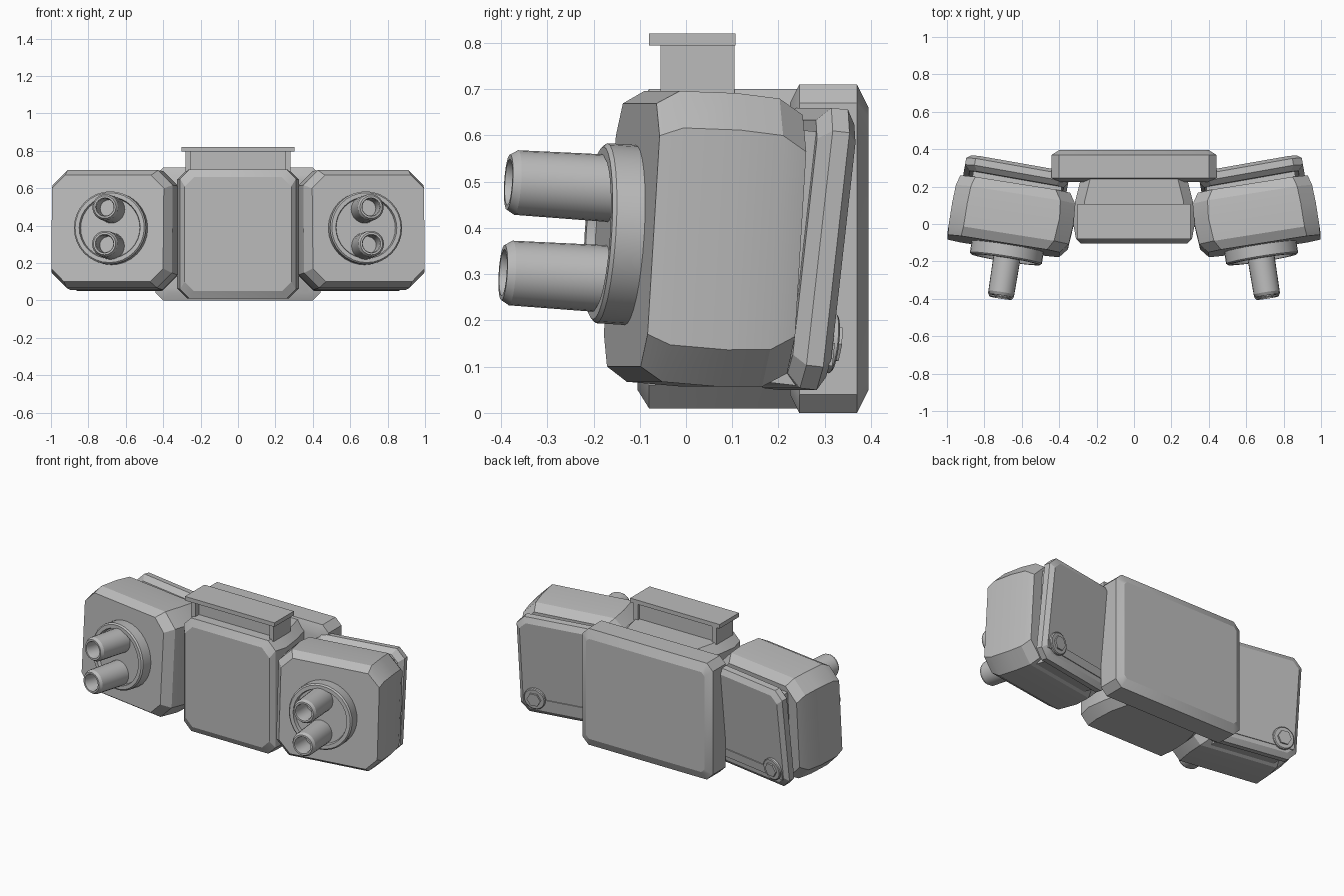
import bpy, bmesh, math
from mathutils import Matrix, Vector

if "Cube" in bpy.data.objects:
    bpy.data.objects.remove(bpy.data.objects["Cube"], do_unlink=True)

grey = bpy.data.materials.new("plain grey")
grey.use_nodes = True
grey.diffuse_color = (0.5, 0.5, 0.5, 1)
grey.node_tree.nodes["Principled BSDF"].inputs["Base Color"].default_value = (0.5, 0.5, 0.5, 1)


def finish(name, bm, matrix):
    bm.transform(matrix)
    bmesh.ops.remove_doubles(bm, verts=bm.verts, dist=1e-5)
    bmesh.ops.recalc_face_normals(bm, faces=bm.faces)
    mesh = bpy.data.meshes.new(name)
    bm.to_mesh(mesh)
    bm.free()
    mesh.materials.append(grey)
    obj = bpy.data.objects.new(name, mesh)
    bpy.context.collection.objects.link(obj)
    bpy.ops.object.select_all(action='DESELECT')
    obj.select_set(True)
    bpy.context.view_layer.objects.active = obj
    bpy.ops.object.shade_smooth_by_angle(angle=math.radians(25))
    return obj


def loft(name, rings, matrix=Matrix()):
    """Join corner-cut rectangles (y, x0, x1, z0, z1, cut) along y."""
    bm = bmesh.new()
    loops = []
    for y, a, b, c, d, k in rings:
        pts = [(a + k, c), (b - k, c), (b, c + k), (b, d - k),
               (b - k, d), (a + k, d), (a, d - k), (a, c + k)]
        loops.append([bm.verts.new((x, y, z)) for x, z in pts])
    for p, q in zip(loops, loops[1:]):
        for i in range(8):
            j = (i + 1) % 8
            bm.faces.new((p[i], p[j], q[j], q[i]))
    bm.faces.new(loops[0])
    bm.faces.new(loops[-1])
    return finish(name, bm, matrix)


def box(name, x0, x1, y0, y1, z0, z1, matrix=Matrix()):
    bm = bmesh.new()
    bmesh.ops.create_cube(bm, size=1)
    size = Vector((x1 - x0, y1 - y0, z1 - z0))
    mid = Vector((x0 + x1, y0 + y1, z0 + z1)) / 2
    bm.transform(Matrix.Translation(mid) @ Matrix.Diagonal(size).to_4x4())
    return finish(name, bm, matrix)


def lathe(name, profile, sides, x, z, matrix):
    """Spin (radius, y) points around a front-to-back axis at x, z."""
    bm = bmesh.new()
    vs = [bm.verts.new((r, y, 0)) for r, y in profile]
    es = [bm.edges.new(pair) for pair in zip(vs, vs[1:])]
    bmesh.ops.spin(bm, geom=vs + es, cent=(0, 0, 0), axis=(0, 1, 0),
                   angle=math.tau, steps=sides, use_duplicate=False)
    return finish(name, bm, matrix @ Matrix.Translation((x, 0, z)))


def frame(side, pos, turn, lean):
    return (Matrix.Diagonal((side, 1, 1, 1)) @ Matrix.Translation(pos)
            @ Matrix.Rotation(math.radians(turn), 4, 'Z')
            @ Matrix.Rotation(math.radians(lean), 4, 'X'))


# Centre body and the wider block behind it
loft("centre_body", [
    (-0.105, -0.285, 0.285, 0.05, 0.66, 0.05),
    (-0.08, -0.31, 0.31, 0.01, 0.70, 0.05),
    (0.0, -0.325, 0.325, 0.01, 0.70, 0.055),
    (0.12, -0.315, 0.315, 0.01, 0.70, 0.05),
    (0.26, -0.28, 0.28, 0.01, 0.70, 0.05)])
loft("rear_block", [
    (0.225, -0.40, 0.40, 0.04, 0.67, 0.03),
    (0.245, -0.44, 0.44, 0.0, 0.71, 0.04),
    (0.37, -0.44, 0.44, 0.0, 0.71, 0.04),
    (0.395, -0.40, 0.40, 0.05, 0.66, 0.02)])

# Raised top plate on its support
box("top_plate", -0.302, 0.302, -0.08, 0.107, 0.795, 0.82)
box("plate_support", -0.26, 0.26, -0.02, 0.09, 0.68, 0.797)
for s, side in ((1, "left"), (-1, "right")):
    x0, x1 = sorted((s * 0.25, s * 0.28))
    box(side + "_support_post", x0, x1, -0.055, 0.105, 0.69, 0.797)

for s, side in ((1, "left"), (-1, "right")):
    # Side pod, turned outward and leaning back
    pod = frame(s, (0.67, 0.04, 0.375), 9, -3.5)
    loft(side + "_pod", [
        (-0.16, -0.30, 0.305, -0.285, 0.285, 0.07),
        (-0.11, -0.34, 0.31, -0.315, 0.315, 0.08),
        (0.015, -0.35, 0.31, -0.318, 0.318, 0.08),
        (0.11, -0.34, 0.305, -0.312, 0.312, 0.08),
        (0.165, -0.305, 0.29, -0.28, 0.28, 0.08)], pod)

    # Round mount with two hollow barrels
    lathe(side + "_mount", [(0, -0.14), (0.195, -0.14), (0.195, -0.222), (0.187, -0.23),
                            (0.165, -0.23), (0.16, -0.21), (0, -0.21)], 32, -0.02, 0, pod)
    for z, level in ((0.098, "upper"), (-0.098, "lower")):
        lathe(side + "_" + level + "_barrel",
              [(0, -0.2), (0.073, -0.2), (0.07, -0.415), (0.06, -0.432),
               (0.05, -0.432), (0.046, -0.42), (0.046, -0.3), (0, -0.3)], 24, -0.025, z, pod)

    # Back cover with spacer, lower panel and bolt
    cover = frame(s, (0.63, 0.255, 0.355), 10, -6.5)
    loft(side + "_back_cover", [
        (-0.042, -0.26, 0.25, -0.275, 0.275, 0.04),
        (-0.015, -0.28, 0.28, -0.305, 0.305, 0.05),
        (0.022, -0.28, 0.28, -0.305, 0.305, 0.05),
        (0.042, -0.26, 0.255, -0.275, 0.275, 0.04)], cover)
    box(side + "_cover_spacer", -0.25, 0.23, -0.09, 0, -0.25, 0.25, cover)
    box(side + "_lower_panel", -0.25, 0.25, 0.03, 0.047, -0.25, -0.2, cover)
    box(side + "_bottom_flange", -0.2, 0.2, -0.14, 0, -0.3, -0.27, cover)
    lathe(side + "_bolt_washer", [(0, 0.03), (0.065, 0.03), (0.065, 0.054),
                                  (0.06, 0.058), (0, 0.058)], 24, 0.18, -0.2, cover)
    lathe(side + "_bolt_head", [(0, 0.05), (0.042, 0.05), (0.042, 0.068),
                                (0, 0.068)], 6, 0.18, -0.2, cover)
